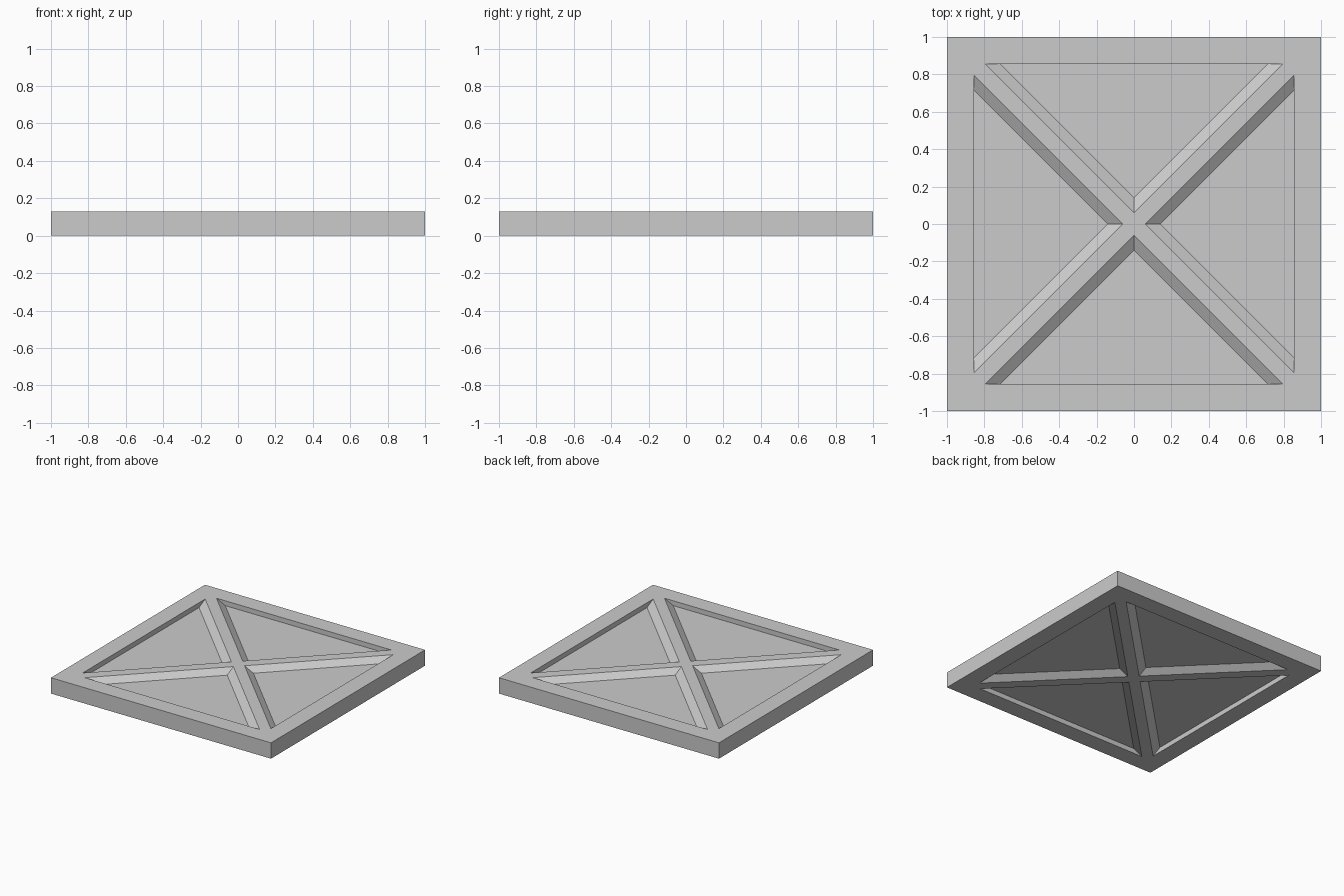
import bpy, bmesh
from math import cos, sin, pi
from mathutils import Matrix

if "Cube" in bpy.data.objects:
    bpy.data.objects.remove(bpy.data.objects["Cube"])

T = 0.13       # slab thickness
D = 0.04       # pocket depth on each face
EDGE = 0.855   # inner edge of the frame
TOP, BASE = 0.06, 0.14   # rib half-widths (along x) at the top and at the panel


def new_object(name, bm):
    bmesh.ops.recalc_face_normals(bm, faces=bm.faces)
    mesh = bpy.data.meshes.new(name)
    bm.to_mesh(mesh)
    bm.free()
    obj = bpy.data.objects.new(name, mesh)
    bpy.context.collection.objects.link(obj)
    return obj


def add_pocket(bm, angle, side):
    # Triangular pocket: vertical outer wall, two sloped walls against the ribs
    rot = Matrix.Rotation(angle, 3, 'Z')
    rings = []
    for t in (0.0, 1.25):
        inset = BASE + (TOP - BASE) * t
        z = T / 2 + side * (T / 2 - D + D * t)
        half = EDGE - inset
        pts = [(inset, 0, z), (EDGE, -half, z), (EDGE, half, z)]
        rings.append([bm.verts.new(rot @ Matrix.Translation(p).to_translation()) for p in pts])
    a, b = rings
    bm.faces.new(a)
    bm.faces.new(b)
    for i in range(3):
        j = (i + 1) % 3
        bm.faces.new((a[i], a[j], b[j], b[i]))


# Square slab
bm = bmesh.new()
bmesh.ops.create_cube(bm, size=1, matrix=Matrix.Translation((0, 0, T / 2)) @ Matrix.Diagonal((2, 2, T, 1)))
panel = new_object("cross_braced_panel", bm)

# Four pockets on the upper and lower faces leave the frame and crossed ribs
bm = bmesh.new()
for side in (1, -1):
    for k in range(4):
        add_pocket(bm, k * pi / 2, side)
cutter = new_object("pocket_cutter", bm)

mod = panel.modifiers.new("pockets", 'BOOLEAN')
mod.operation = 'DIFFERENCE'
mod.solver = 'EXACT'
mod.object = cutter
bpy.context.view_layer.objects.active = panel
bpy.ops.object.modifier_apply(modifier=mod.name)
bpy.data.objects.remove(cutter)
